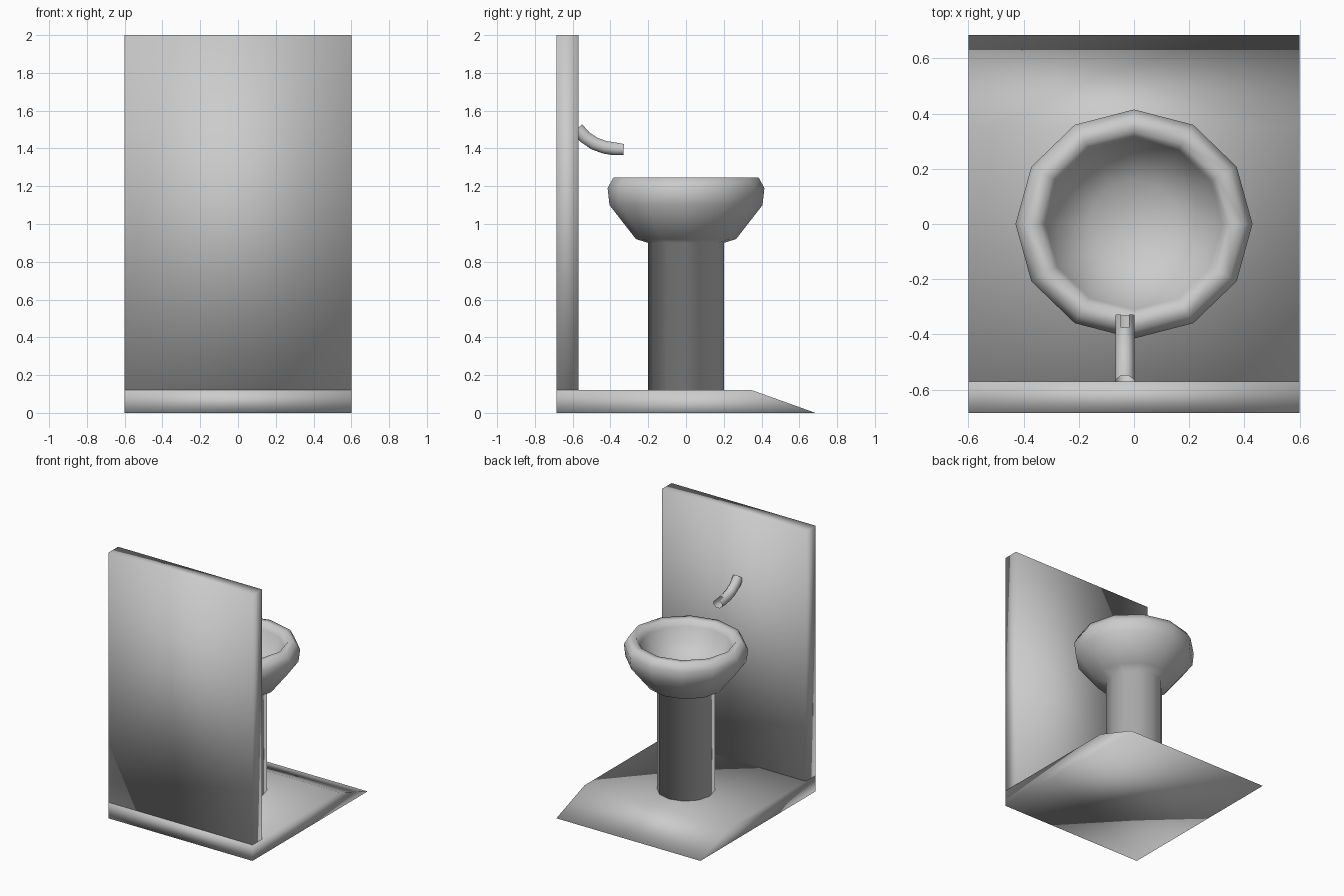
import bpy
import bmesh
from math import cos, sin, pi
from mathutils import Vector

cube = bpy.data.objects.get("Cube")
if cube:
    bpy.data.objects.remove(cube)

grey = bpy.data.materials.new("plain grey")
grey.use_nodes = True
colour = (0.6, 0.6, 0.6, 1)
grey.diffuse_color = colour
grey.node_tree.nodes["Principled BSDF"].inputs["Base Color"].default_value = colour


def finish(name, bm):
    """Turn a bmesh into a smooth grey object."""
    bmesh.ops.recalc_face_normals(bm, faces=bm.faces)
    mesh = bpy.data.meshes.new(name)
    bm.to_mesh(mesh)
    bm.free()
    mesh.materials.append(grey)
    mesh.shade_smooth()
    obj = bpy.data.objects.new(name, mesh)
    bpy.context.collection.objects.link(obj)
    return obj


def prism(name, profile, half_width):
    """Extrude a (y, z) profile across x."""
    bm = bmesh.new()
    face = bm.faces.new([bm.verts.new((-half_width, y, z)) for y, z in profile])
    new = bmesh.ops.extrude_face_region(bm, geom=[face])["geom"]
    verts = [v for v in new if isinstance(v, bmesh.types.BMVert)]
    bmesh.ops.translate(bm, verts=verts, vec=(2 * half_width, 0, 0))
    return finish(name, bm)


def bridge(bm, rings):
    """Join successive rings of vertices with quads, returned row by row."""
    rows = []
    for a, b in zip(rings, rings[1:]):
        n = len(a)
        rows.append([bm.faces.new((a[i], a[(i + 1) % n], b[(i + 1) % n], b[i]))
                     for i in range(n)])
    return rows


# Floor slab with a sloping edge, and the upright panel
prism("floor_slab", [(-0.685, 0), (0.685, 0), (0.35, 0.12), (-0.685, 0.12)], 0.6)
prism("wall_panel", [(-0.685, 0.12), (-0.57, 0.12), (-0.57, 2), (-0.685, 2)], 0.6)

# Pedestal and basin: one twelve-sided turned form, slightly wider across x
SIDES = 12
profile = [(0.2, 0.12), (0.2, 0.9), (0.265, 0.92), (0.405, 1.1), (0.415, 1.19),
           (0.385, 1.245), (0.335, 1.245), (0.31, 1.2), (0.27, 1.1), (0.16, 1.02)]
bm = bmesh.new()
rings = []
for r, z in profile:
    stretch = 1.035 if r > 0.2 or z > 1 else 1
    rings.append([bm.verts.new((r * stretch * cos(2 * pi * i / SIDES),
                                r * sin(2 * pi * i / SIDES), z))
                  for i in range(SIDES)])
bridge(bm, rings)
bm.faces.new(rings[0])
centre = bm.verts.new((0, 0, 0.99))
for i in range(SIDES):
    bm.faces.new((rings[-1][i], rings[-1][(i + 1) % SIDES], centre))
finish("basin_and_pedestal", bm)

# Curved spout: open tube swept along a path, with a slot on top of its mouth
path = [Vector((-0.033, y, z)) for y, z in
        [(-0.575, 1.505), (-0.535, 1.46), (-0.485, 1.426),
         (-0.43, 1.406), (-0.38, 1.398), (-0.33, 1.394)]]
bm = bmesh.new()
rings = []
for k, p in enumerate(path):
    tangent = (path[min(k + 1, len(path) - 1)] - path[max(k - 1, 0)]).normalized()
    across = Vector((1, 0, 0))
    up = across.cross(tangent)
    radius = 0.037 if k < len(path) - 1 else 0.032
    rings.append([bm.verts.new(p + across * 0.037 * cos(pi * (i + 0.5) / 4)
                               + up * radius * sin(pi * (i + 0.5) / 4))
                  for i in range(8)])
rows = bridge(bm, rings)
top_face = max(rows[-1], key=lambda f: f.calc_center_median().z)
bmesh.ops.delete(bm, geom=[top_face], context="FACES")
finish("spout", bm)
